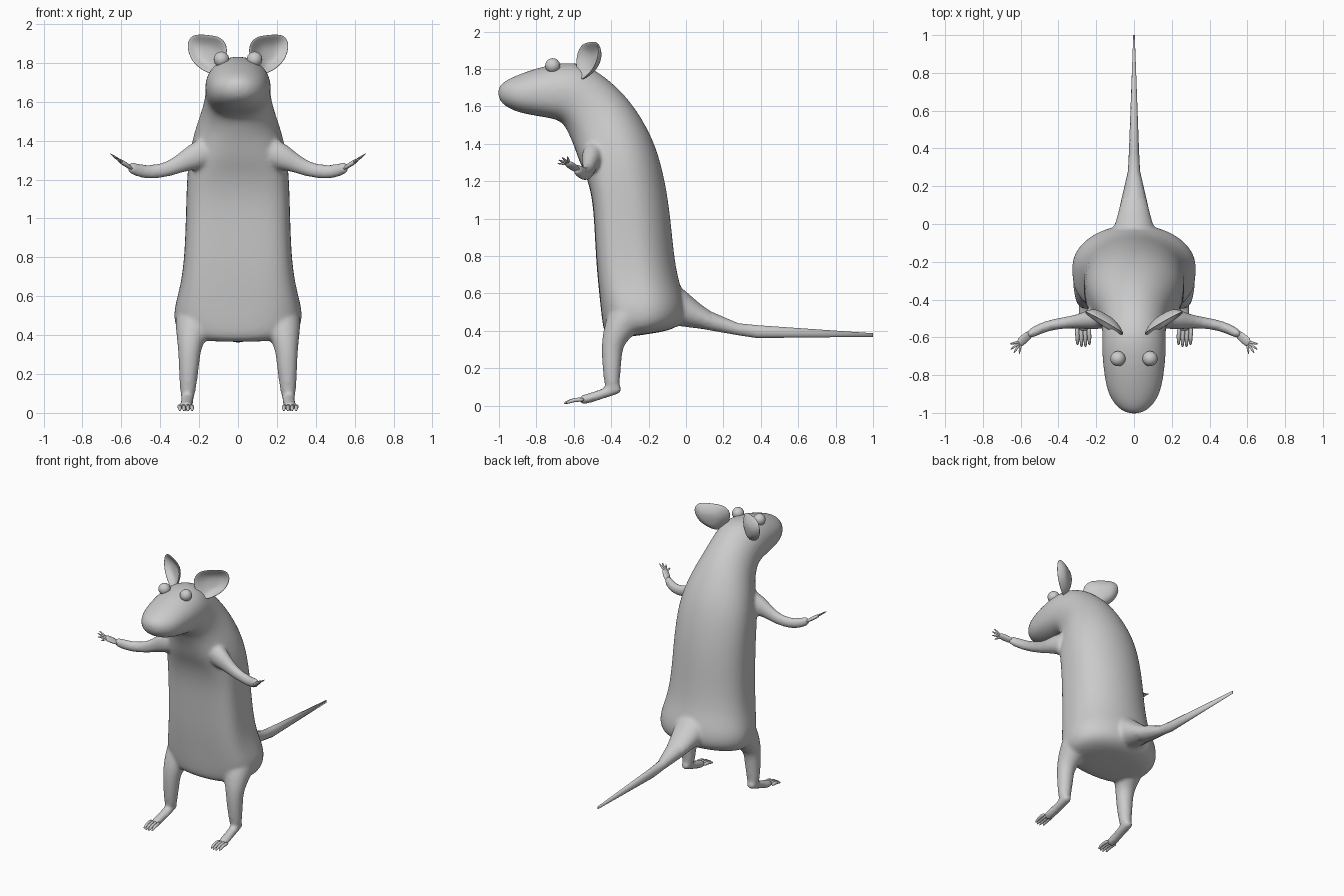
import bpy, bmesh
from math import cos, sin, pi
from mathutils import Vector as V

cube = bpy.data.objects.get("Cube")
if cube:
    bpy.data.objects.remove(cube, do_unlink=True)

grey = bpy.data.materials.new("plain grey")
grey.use_nodes = True
grey.diffuse_color = (0.6, 0.6, 0.6, 1)
grey.node_tree.nodes["Principled BSDF"].inputs["Base Color"].default_value = (0.6, 0.6, 0.6, 1)


def finish(name, bm, mirror=False, subdiv=2, thick=0):
    bmesh.ops.recalc_face_normals(bm, faces=bm.faces)
    mesh = bpy.data.meshes.new(name)
    bm.to_mesh(mesh)
    bm.free()
    mesh.materials.append(grey)
    mesh.shade_smooth()
    ob = bpy.data.objects.new(name, mesh)
    bpy.context.collection.objects.link(ob)
    if thick:
        ob.modifiers.new("Thickness", "SOLIDIFY").thickness = thick
    if subdiv:
        sub = ob.modifiers.new("Smooth", "SUBSURF")
        sub.levels = sub.render_levels = subdiv
    if mirror:
        ob.modifiers.new("Mirror", "MIRROR")
    return ob


def power(v, e):
    return abs(v) ** e * (1 if v >= 0 else -1)


def loft(bm, rings, sides):
    """Skin a row of (centre, across, up, lower squareness) rings and close both ends."""
    rows = []
    for c, a, b, low in rings:
        row = []
        for i in range(sides):
            t = 2 * pi * i / sides
            e = low if sin(t) < -1e-6 else 1
            row.append(bm.verts.new(c + a * power(cos(t), e) + b * power(sin(t), e)))
        rows.append(row)
    for r, s in zip(rows, rows[1:]):
        for i in range(sides):
            j = (i + 1) % sides
            bm.faces.new((r[i], r[j], s[j], s[i]))
    bm.faces.new(rows[0])
    bm.faces.new(rows[-1])


def tube(bm, pts, sides=8, flat=1.0, normal=(0, 0, 1), side=1):
    """Limb along (x, y, z, radius) points, scaled by flat along the normal."""
    p = [V((q[0] * side, q[1], q[2])) for q in pts]
    rings = []
    for i, q in enumerate(pts):
        t = (p[min(i + 1, len(p) - 1)] - p[max(i - 1, 0)]).normalized()
        a = t.cross(V(normal)).normalized()
        rings.append((p[i], a * q[3], a.cross(t) * q[3] * flat, 1))
    loft(bm, rings, sides)


def spine(bm, sections, sides):
    """Sections: upper y, upper z, lower y, lower z, half width, lower squareness."""
    rings = []
    for ay, az, by, bz, w, low in sections:
        a, b = V((0, ay, az)), V((0, by, bz))
        rings.append(((a + b) / 2, V((w, 0, 0)), (a - b) / 2, low))
    loft(bm, rings, sides)


# Head and torso, from nose to rump, with a flat broad belly
skin = bmesh.new()
spine(skin, [
    (-1.005, 1.70, -1.005, 1.655, .025, 1), (-.975, 1.735, -.985, 1.61, .085, .95),
    (-.90, 1.77, -.91, 1.57, .138, .85), (-.80, 1.805, -.81, 1.55, .158, .8),
    (-.70, 1.83, -.71, 1.535, .169, .8), (-.58, 1.84, -.66, 1.515, .17, .85),
    (-.47, 1.79, -.63, 1.46, .168, .9), (-.35, 1.69, -.60, 1.39, .185, .8),
    (-.26, 1.58, -.57, 1.30, .225, .65), (-.17, 1.42, -.53, 1.22, .256, .55),
    (-.12, 1.25, -.50, 1.10, .266, .5), (-.085, 1.05, -.49, .95, .27, .5),
    (-.065, .82, -.48, .75, .278, .5), (-.04, .67, -.465, .60, .302, .55),
    (0, .56, -.455, .50, .335, .65), (0, .46, -.445, .42, .327, .7),
    (-.06, .41, -.43, .37, .28, .8), (-.15, .39, -.36, .36, .16, 1)], 24)

# Root of the tail, blending out of the rump
spine(skin, [(-.14, .70, -.14, .45, .14, 1), (-.06, .67, -.06, .42, .13, 1),
             (.02, .60, .02, .412, .10, 1), (.10, .525, .10, .405, .08, 1),
             (.20, .472, .20, .387, .053, 1)], 10)

for side in (1, -1):
    # Arm from shoulder to wrist, deeper than it is thick
    tube(skin, [(.12, -.48, 1.36, .065), (.18, -.495, 1.335, .065), (.235, -.508, 1.312, .056),
                (.29, -.515, 1.286, .041), (.36, -.522, 1.252, .033), (.44, -.534, 1.238, .031),
                (.51, -.558, 1.243, .03), (.57, -.595, 1.272, .025)], 10, 1.25, side=side)
    # Leg from haunch to ankle
    tube(skin, [(.18, -.22, .60, .10), (.21, -.28, .52, .122), (.235, -.35, .43, .095),
                (.25, -.395, .34, .063), (.252, -.397, .25, .057), (.256, -.397, .17, .049),
                (.258, -.395, .11, .043), (.26, -.39, .06, .03)], 10, 1, (0, 1, 0), side)
    # Foot from heel to ball
    tube(skin, [(.26, -.345, .095, .03), (.26, -.38, .085, .038), (.262, -.45, .063, .036),
                (.266, -.52, .038, .037), (.268, -.575, .028, .035)], 8, .8, side=side)

# Fuse the overlapping limbs into one soft skin
body = finish("body_and_limbs", skin)
fuse = body.modifiers.new("Fuse", "REMESH")
fuse.mode = "VOXEL"
fuse.voxel_size = .011
fuse.use_smooth_shade = True
relax = body.modifiers.new("Relax", "SMOOTH")
relax.factor = .5
relax.iterations = 8

# Tail: long thin taper
bm = bmesh.new()
spine(bm, [(.03, .57, .03, .42, .088, 1), (.12, .512, .12, .402, .069, 1),
           (.28, .442, .28, .375, .032, 1), (.38, .432, .38, .36, .027, 1),
           (1.0, .388, 1.0, .368, .004, 1)], 10)
finish("tail", bm, subdiv=0)

# Flat hands with four spread fingers
bm = bmesh.new()
palm = (-.59, 0, .81)
tube(bm, [(.54, -.575, 1.253, .024), (.585, -.61, 1.282, .03), (.615, -.64, 1.302, .026)],
     8, .45, palm)
for x, y, z in [(.66, -.635, 1.335), (.655, -.665, 1.33), (.638, -.685, 1.315), (.608, -.69, 1.295)]:
    root, tip = V((.598, -.624, 1.292)), V((x, y, z))
    mid = root.lerp(tip, .5)
    tube(bm, [(*root, .010), (*mid, .009), (*tip, .004)], 6, .8, palm)
finish("hands", bm, True, 1)

# Four toes on each foot
bm = bmesh.new()
for i in range(4):
    x = .236 + i * .021
    reach = -.645 - .012 * (i in (1, 2))
    tube(bm, [(x + .004, -.54, .032, .014), (x, -.60, .034, .014), (x, reach, .010, .008)], 6)
finish("toes", bm, True, 1)

# Cupped ears, narrow at the base
bm = bmesh.new()
outline = [(.10, 1.75), (.06, 1.81), (.045, 1.88), (.08, 1.938), (.15, 1.948),
           (.24, 1.955), (.27, 1.89), (.245, 1.81), (.195, 1.765), (.14, 1.735)]
rows = []
for scale, depth in [(1, 0), (.75, .03), (.4, .055)]:
    row = []
    for x, z in outline:
        x, z = .145 + (x - .145) * scale, 1.83 + (z - 1.83) * scale
        row.append(bm.verts.new((x, -.525 + .55 * (x - .16) + .15 * (z - 1.85) + depth, z)))
    rows.append(row)
for r, s in zip(rows, rows[1:]):
    for i in range(len(r)):
        j = (i + 1) % len(r)
        bm.faces.new((r[i], r[j], s[j], s[i]))
bm.faces.new(rows[-1])
finish("ears", bm, True, 2, .012)

# Eyes
bm = bmesh.new()
bmesh.ops.create_uvsphere(bm, u_segments=20, v_segments=12, radius=.04)
bmesh.ops.translate(bm, verts=bm.verts, vec=(.085, -.713, 1.818))
finish("eyes", bm, True, 0)
